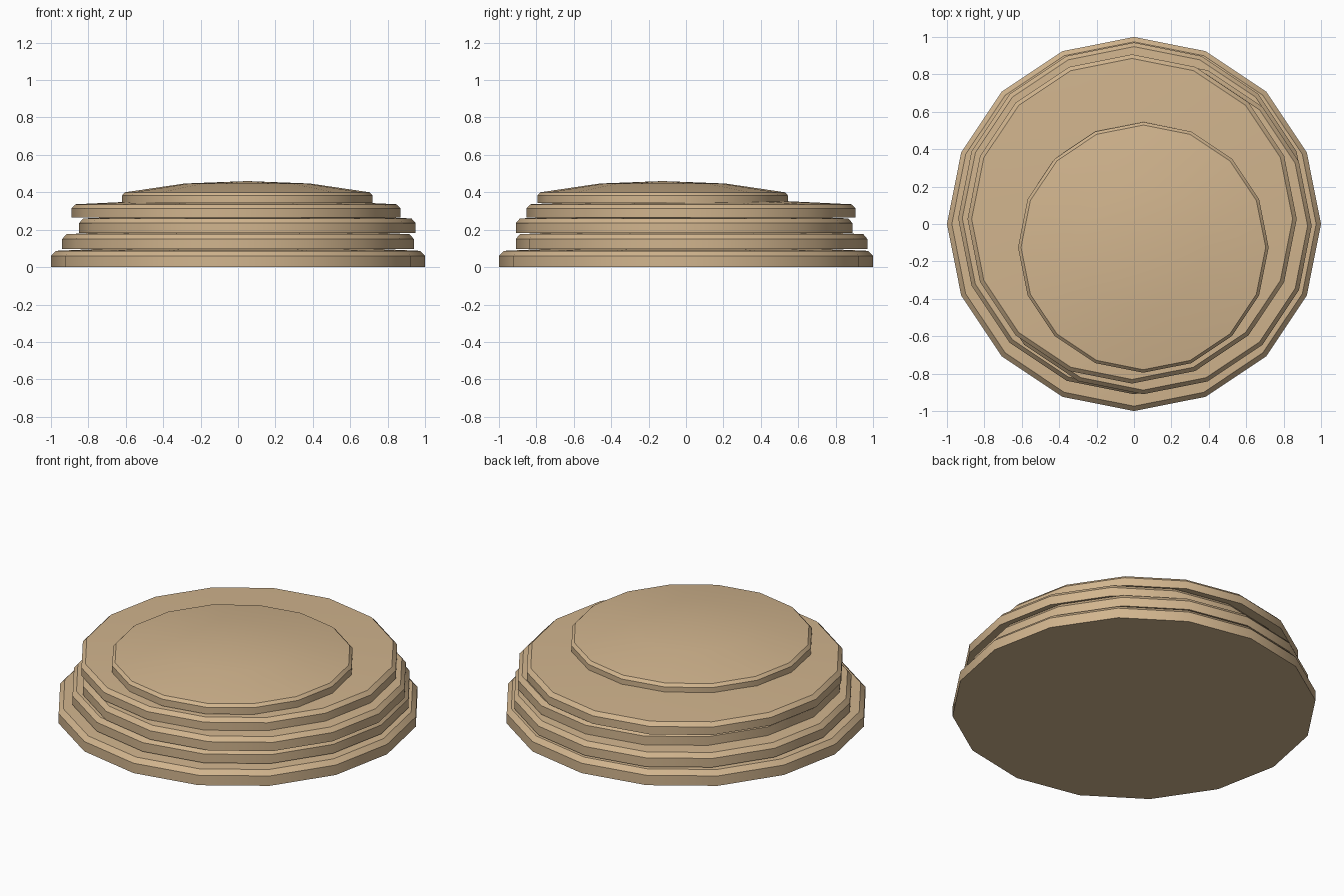
import bpy, bmesh
from math import cos, sin, pi, radians

if "Cube" in bpy.data.objects:
    bpy.data.objects.remove(bpy.data.objects["Cube"])

SIDES = 16
mat = bpy.data.materials.new("tan")
mat.diffuse_color = (0.64, 0.46, 0.27, 1)
mat.use_nodes = True
mat.node_tree.nodes["Principled BSDF"].inputs["Base Color"].default_value = mat.diffuse_color


def disc(name, cx, cy, r, z0, z_side, z_rim, inset, z_mid, z_top):
    """Low-poly slab: straight side, chamfered rim, gently domed top."""
    profile = [(r, z0), (r, z_side), (r - inset, z_rim), (r * 0.5, z_mid)]
    bm = bmesh.new()
    rings = [[bm.verts.new((pr * cos(2 * pi * i / SIDES), pr * sin(2 * pi * i / SIDES), z))
              for i in range(SIDES)] for pr, z in profile]
    for a, b in zip(rings, rings[1:]):
        for i in range(SIDES):
            j = (i + 1) % SIDES
            bm.faces.new((a[i], a[j], b[j], b[i]))
    bm.faces.new(rings[0][::-1])
    apex = bm.verts.new((0, 0, z_top))
    for i in range(SIDES):
        bm.faces.new((rings[-1][i], rings[-1][(i + 1) % SIDES], apex))
    mesh = bpy.data.meshes.new(name)
    bm.to_mesh(mesh)
    bm.free()
    mesh.materials.append(mat)
    ob = bpy.data.objects.new(name, mesh)
    ob.location = (cx, cy, 0)
    bpy.context.collection.objects.link(ob)
    bpy.ops.object.select_all(action='DESELECT')
    ob.select_set(True)
    bpy.context.view_layer.objects.active = ob
    bpy.ops.object.shade_smooth_by_angle(angle=radians(30))


# Stack from the bottom up
disc("bottom_disc", 0, 0, 1.0, 0, 0.06, 0.087, 0.026, 0.108, 0.113)
disc("second_disc", 0, 0.03, 0.94, 0.096, 0.15, 0.176, 0.022, 0.197, 0.202)
disc("third_disc", 0.05, -0.01, 0.90, 0.182, 0.235, 0.26, 0.022, 0.28, 0.285)
disc("fourth_disc", -0.01, 0.027, 0.88, 0.266, 0.314, 0.336, 0.022, 0.356, 0.361)
# Smaller, more domed slab on top
disc("top_disc", 0.05, -0.125, 0.67, 0.342, 0.383, 0.40, 0.016, 0.447, 0.46)
